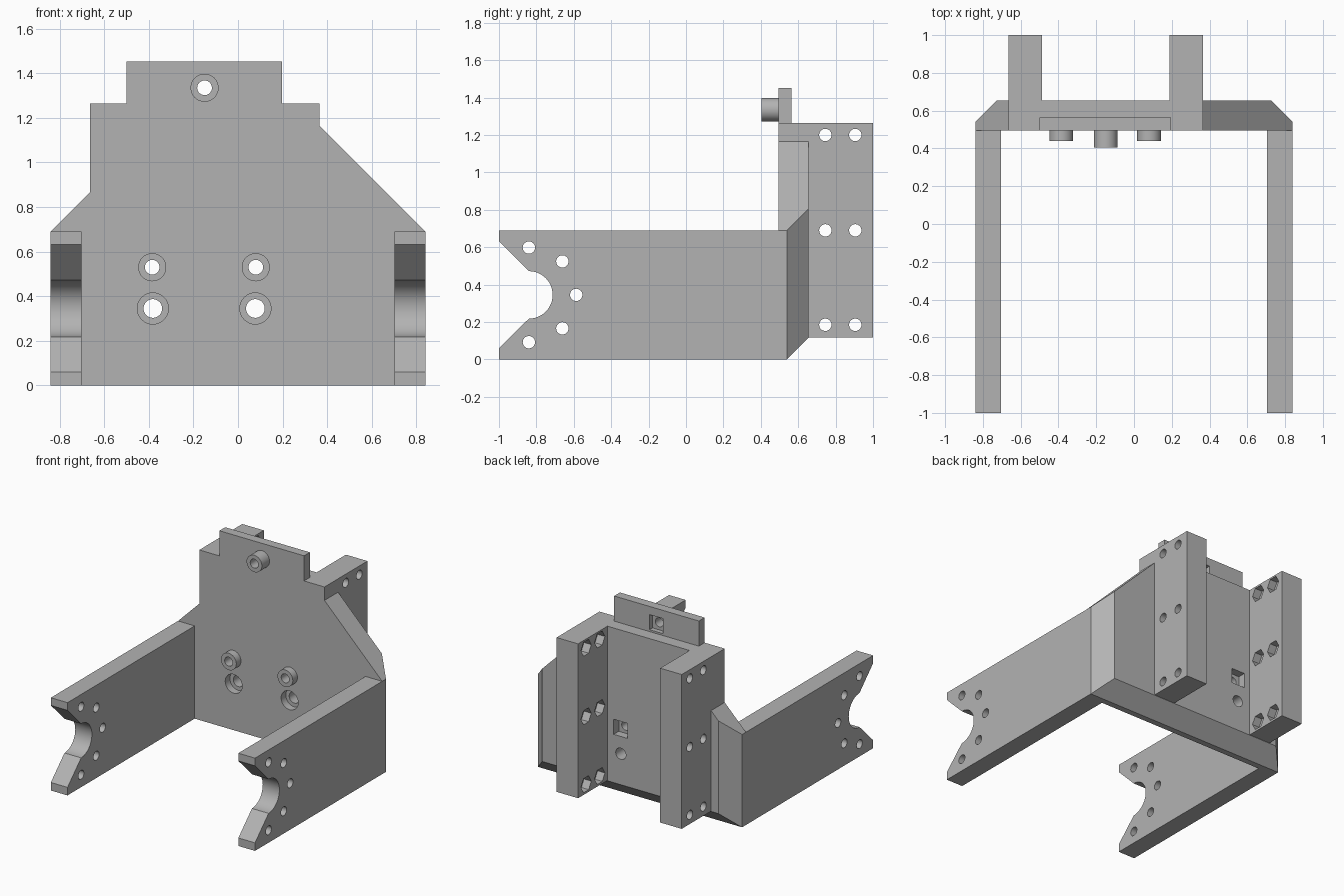
import bpy, bmesh, math
from mathutils import Vector, Matrix

if "Cube" in bpy.data.objects:
    bpy.data.objects.remove(bpy.data.objects["Cube"])

grey = bpy.data.materials.new("grey_plastic")
grey.diffuse_color = (0.45, 0.45, 0.45, 1)
grey.use_nodes = True
grey.node_tree.nodes["Principled BSDF"].inputs["Base Color"].default_value = grey.diffuse_color

FRONT, BACK = 0.495, 0.655      # plate faces
HOLE, BOSS = 0.033, 0.063       # radii


def finish(name, bm):
    bmesh.ops.recalc_face_normals(bm, faces=bm.faces)
    mesh = bpy.data.meshes.new(name)
    bm.to_mesh(mesh)
    bm.free()
    obj = bpy.data.objects.new(name, mesh)
    bpy.context.collection.objects.link(obj)
    mesh.materials.append(grey)
    return obj


def extrude(points, offset):
    bm = bmesh.new()
    face = bm.faces.new([bm.verts.new(p) for p in points])
    res = bmesh.ops.extrude_face_region(bm, geom=[face], use_keep_orig=True)
    verts = [g for g in res["geom"] if isinstance(g, bmesh.types.BMVert)]
    bmesh.ops.translate(bm, vec=offset, verts=verts)
    return bm


def box(name, x, y, z):
    pts = [(x[0], y[0], z[0]), (x[1], y[0], z[0]), (x[1], y[0], z[1]), (x[0], y[0], z[1])]
    return finish(name, extrude(pts, (0, y[1] - y[0], 0)))


def cylinder(name, axis, centre, r, length, sides=32):
    # prism along x or y, centred on the given point
    bm = bmesh.new()
    rot = Matrix.Rotation(math.pi / 2, 4, "Y" if axis == "X" else "X")
    bmesh.ops.create_cone(bm, cap_ends=True, segments=sides, radius1=r, radius2=r,
                          depth=length, matrix=Matrix.Translation(centre) @ rot)
    return finish(name, bm)


def activate(obj):
    bpy.ops.object.select_all(action="DESELECT")
    obj.select_set(True)
    bpy.context.view_layer.objects.active = obj


def cut(obj, cutter):
    mod = obj.modifiers.new("cut", "BOOLEAN")
    mod.operation, mod.solver, mod.object = "DIFFERENCE", "EXACT", cutter
    activate(obj)
    bpy.ops.object.modifier_apply(modifier=mod.name)
    bpy.data.objects.remove(cutter)


def drill(obj, axis, centre, r, length, sides=32):
    cut(obj, cylinder("cutter", axis, centre, r, length, sides))


# back plate with clipped shoulders
outline = [(-0.84, 0), (0.84, 0), (0.84, 0.69), (0.365, 1.165), (0.365, 1.265),
           (-0.665, 1.265), (-0.665, 0.865), (-0.84, 0.69)]
bm = extrude([(x, FRONT, z) for x, z in outline], (0, BACK - FRONT, 0))
# bevel the rear bottom and rear side edges
for co, no in [((0, 0.54, 0), (0, 1, -1)), ((0.84, 0.54, 0), (1, 1, 0)),
               ((-0.84, 0.54, 0), (-1, 1, 0))]:
    res = bmesh.ops.bisect_plane(bm, geom=bm.verts[:] + bm.edges[:] + bm.faces[:],
                                 plane_co=co, plane_no=Vector(no).normalized(),
                                 clear_outer=True)
    rim = [g for g in res["geom_cut"] if isinstance(g, bmesh.types.BMEdge)]
    bmesh.ops.contextual_create(bm, geom=rim)
plate = finish("back_plate", bm)

# top tab
tab = box("top_tab", (-0.5, 0.197), (FRONT, 0.563), (1.265, 1.452))

# hollow bosses, with square nut pockets behind them
parts = [plate, tab]
for name, host, x, z, tip, rear in [("left_boss", plate, -0.385, 0.53, 0.44, BACK),
                                    ("right_boss", plate, 0.08, 0.53, 0.44, BACK),
                                    ("top_boss", tab, -0.15, 1.335, 0.405, 0.563)]:
    boss = cylinder(name, "Y", (x, (tip + FRONT) / 2, z), BOSS, FRONT - tip)
    for part in (boss, host):
        drill(part, "Y", (x, 0.5, z), HOLE, 0.6)
    depth = 0.06 if host is plate else 0.035
    cut(host, box("cutter", (x - 0.056, x + 0.056), (rear - depth, rear + 0.1),
                  (z - 0.056, z + 0.056)))
    parts.append(boss)

# counterbored holes below the bosses
for x in (-0.382, 0.078):
    drill(plate, "Y", (x, 0.5, 0.345), 0.042, 0.6)
    drill(plate, "Y", (x, FRONT, 0.345), 0.07, 0.11)

# rear ribs with hex nut pockets on their inner faces
for name, x0, x1, inner in [("left_rib", -0.665, -0.488, -0.488),
                            ("right_rib", 0.188, 0.365, 0.188)]:
    rib = box(name, (x0, x1), (BACK, 1.0), (0.117, 1.265))
    for y in (0.745, 0.905):
        for z in (0.185, 0.69, 1.2):
            drill(rib, "X", ((x0 + x1) / 2, y, z), HOLE, 0.5)
            drill(rib, "X", (inner, y, z), 0.06, 0.12, 6)
    parts.append(rib)

# side arms with a rounded notch and a ring of holes
arc = [(-0.84 + 0.127 * math.cos(a), 0.345 + 0.127 * math.sin(a))
       for a in (math.radians(-90 + 180 * i / 24) for i in range(25))]
profile = [(FRONT, 0), (-1, 0), (-1, 0.06)][::1] + arc + [(-1, 0.633), (-1, 0.69), (FRONT, 0.69)]
for name, x0 in [("left_arm", -0.84), ("right_arm", 0.703)]:
    arm = finish(name, extrude([(x0, y, z) for y, z in profile], (0.137, 0, 0)))
    for deg in (-90, -45, 0, 45, 90):
        a = math.radians(deg)
        drill(arm, "X", (x0 + 0.07, -0.84 + 0.253 * math.cos(a), 0.345 + 0.253 * math.sin(a)),
              HOLE, 0.4)
    parts.append(arm)

for part in parts:
    activate(part)
    bpy.ops.object.shade_smooth_by_angle(angle=math.radians(30))
